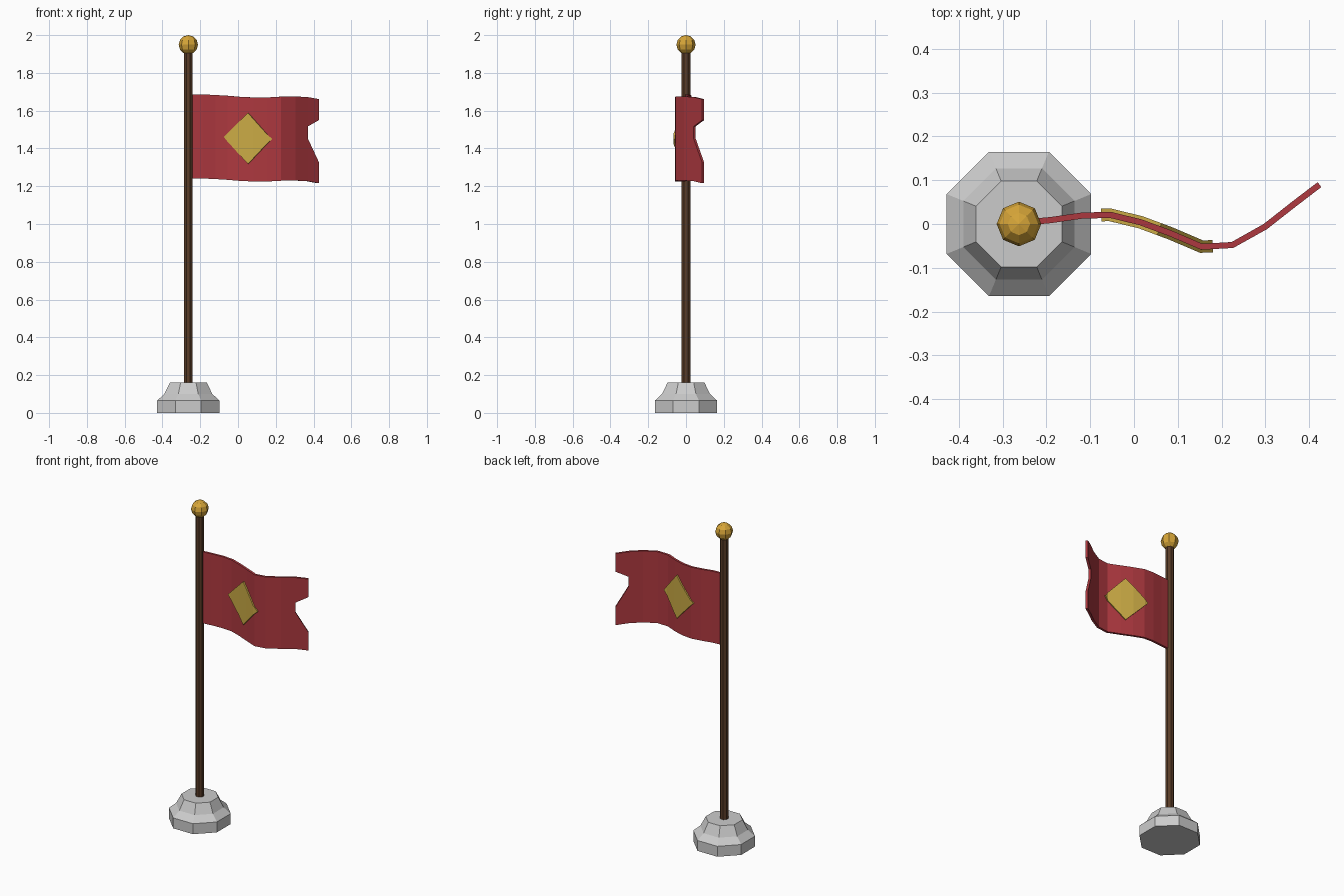
import bpy, math

if "Cube" in bpy.data.objects:
    bpy.data.objects.remove(bpy.data.objects["Cube"])

PX = -0.263  # pole axis


def material(name, rgb):
    m = bpy.data.materials.new(name)
    m.diffuse_color = (*rgb, 1)
    m.use_nodes = True
    m.node_tree.nodes["Principled BSDF"].inputs["Base Color"].default_value = m.diffuse_color
    return m


def make_object(name, verts, faces, mat=None):
    me = bpy.data.meshes.new(name)
    me.from_pydata(verts, [], faces)
    me.update()
    ob = bpy.data.objects.new(name, me)
    bpy.context.collection.objects.link(ob)
    if mat:
        me.materials.append(mat)
    return ob


def lathe(name, profile, n, mat=None):
    """Closed n-sided turned solid; profile gives flat-to-centre distance and height."""
    verts, faces = [], []
    for r, z in profile:
        for i in range(n):
            a = 2 * math.pi * (i + 0.5) / n
            R = r / math.cos(math.pi / n)
            verts.append((PX + R * math.cos(a), R * math.sin(a), z))
    for k in range(len(profile) - 1):
        for i in range(n):
            j = (i + 1) % n
            faces.append((k * n + i, k * n + j, (k + 1) * n + j, (k + 1) * n + i))
    faces.append(tuple(reversed(range(n))))
    faces.append(tuple(range((len(profile) - 1) * n, len(profile) * n)))
    return make_object(name, verts, faces, mat)


def thicken(ob, t):
    s = ob.modifiers.new("thickness", "SOLIDIFY")
    s.thickness = t
    s.offset = 0


red = material("red_cloth", (0.42, 0.04, 0.05))
gold = material("gold", (0.68, 0.38, 0.04))
yellow = material("yellow_cloth", (0.60, 0.41, 0.06))
brown = material("wood", (0.10, 0.045, 0.02))

# Stone base and pole
lathe("base", [(0.165, 0), (0.165, 0.065), (0.127, 0.1), (0.098, 0.16)], 8)
lathe("pole", [(0.0225, 0.12), (0.0225, 1.93)], 8, brown)

# Ball on top
bpy.ops.mesh.primitive_uv_sphere_add(segments=8, ring_count=6, radius=0.051,
                                     location=(PX, 0, 1.949))
ball = bpy.context.object
ball.name = "finial"
ball.data.materials.append(gold)

# Waving cloth: columns of x, y, top z
cols = [(-0.255, 0.003, 1.685), (-0.19, 0.009, 1.686), (-0.12, 0.019, 1.683),
        (-0.055, 0.021, 1.679), (0.015, 0.004, 1.673), (0.085, -0.022, 1.670),
        (0.155, -0.052, 1.670), (0.225, -0.048, 1.674), (0.3, -0.006, 1.675),
        (0.365, 0.045, 1.672), (0.424, 0.09, 1.661)]
H = 0.445
verts, faces = [], []
for c, (x, y, top) in enumerate(cols):
    drops = (0, 0.35, 0.49, 0.75, 1) if c == 9 else (0, 0.25, 0.5, 0.75, 1)
    if c == 10:
        drops = (0, 0.25, 0.75, 1)
    verts += [(x, y, top - H * d) for d in drops]
for c in range(9):
    for r in range(4):
        a, b = c * 5 + r, (c + 1) * 5 + r
        faces.append((a, a + 1, b + 1, b))
a, b = 45, 50  # swallow-tail end
faces += [(a, a + 1, b + 1, b), (a + 2, a + 3, b + 2), (a + 3, a + 4, b + 3, b + 2)]
thicken(make_object("flag", verts, faces, red), 0.014)


def wave(x):
    for (x0, y0, _), (x1, y1, _) in zip(cols, cols[1:]):
        if x0 <= x <= x1:
            return y0 + (y1 - y0) * (x - x0) / (x1 - x0)


# Diamond emblem showing on both sides, following the wave
xs = [-0.075, -0.055, 0.015, 0.058, 0.085, 0.155, 0.18]
verts, faces = [], []
for x in xs:
    f = (x + 0.075) / 0.133 if x < 0.058 else (0.18 - x) / 0.122
    mid = 1.46 - 0.04 * (x + 0.075)
    f = max(f, 0.001)
    verts += [(x, wave(x), mid + 0.133 * f), (x, wave(x), mid - 0.137 * f)]
for i in range(len(xs) - 1):
    faces.append((2 * i, 2 * i + 1, 2 * i + 3, 2 * i + 2))
thicken(make_object("emblem", verts, faces, yellow), 0.029)
